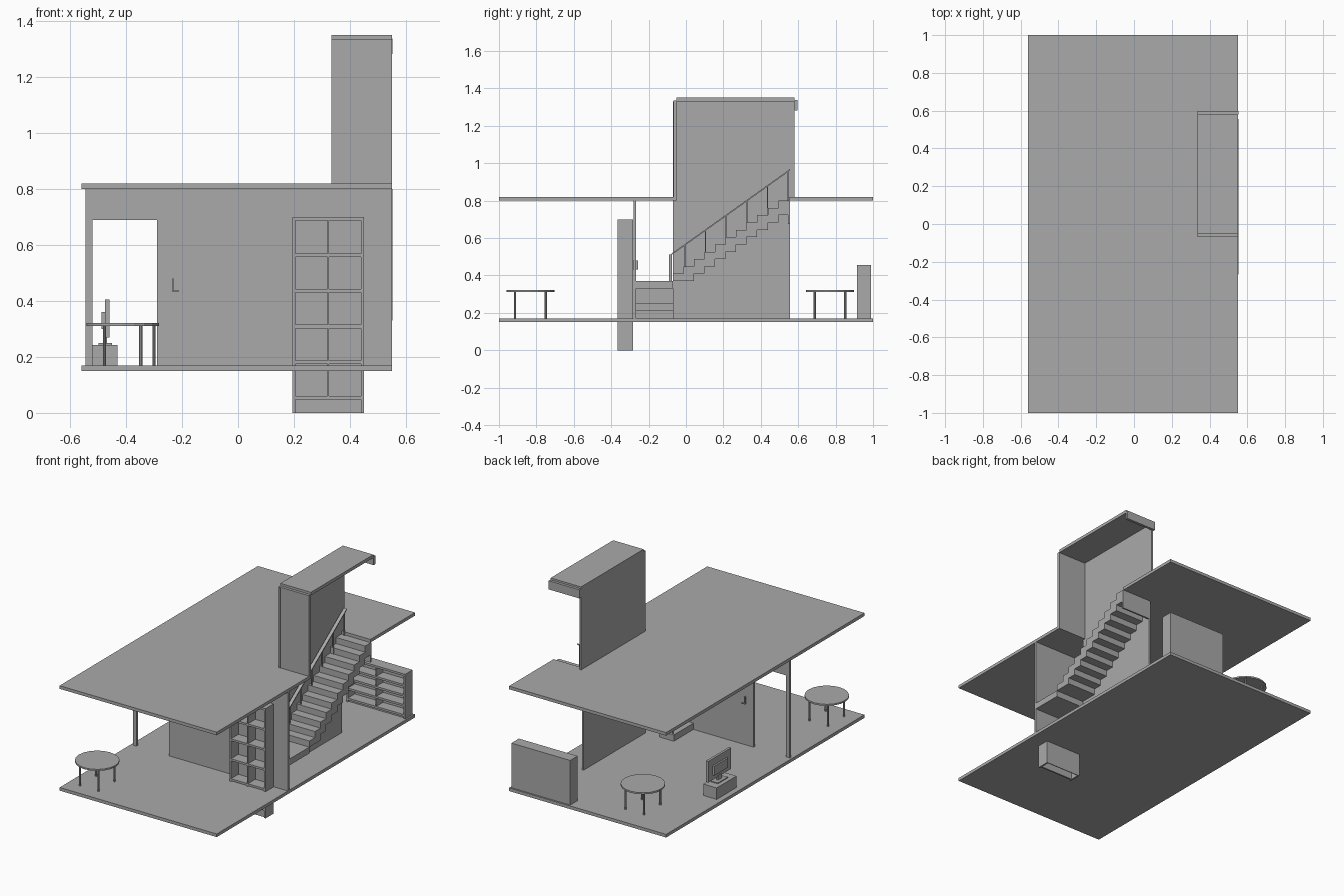
import bpy, bmesh
from mathutils import Matrix, Vector

cube = bpy.data.objects.get("Cube")
if cube:
    bpy.data.objects.remove(cube, do_unlink=True)

grey = bpy.data.materials.new("plain grey")
grey.use_nodes = True
colour = (0.4, 0.4, 0.4, 1)
grey.diffuse_color = colour
grey.node_tree.nodes["Principled BSDF"].inputs["Base Color"].default_value = colour

X0, X1 = -0.56, 0.55          # slab edges
F = 0.17                      # floor level
ROOF = 0.8
WX = 0.335                    # stair side wall


def finish(name, bm):
    bmesh.ops.recalc_face_normals(bm, faces=bm.faces)
    mesh = bpy.data.meshes.new(name)
    bm.to_mesh(mesh)
    bm.free()
    mesh.materials.append(grey)
    obj = bpy.data.objects.new(name, mesh)
    bpy.context.collection.objects.link(obj)


def add_box(bm, x, y, z):
    size = Vector((x[1] - x[0], y[1] - y[0], z[1] - z[0]))
    mid = Vector((sum(x), sum(y), sum(z))) / 2
    bmesh.ops.create_cube(bm, size=1, matrix=Matrix.Translation(mid) @ Matrix.Diagonal(size).to_4x4())


def boxes(name, *parts):
    bm = bmesh.new()
    for part in parts:
        add_box(bm, *part)
    finish(name, bm)


def prism(name, points, axis, lo, hi):
    """Extrude a flat outline along the given axis (0, 1 or 2)."""
    bm = bmesh.new()
    verts = []
    for p in points:
        co = list(p)
        co.insert(axis, lo)
        verts.append(bm.verts.new(co))
    face = bm.faces.new(verts)
    new = bmesh.ops.extrude_face_region(bm, geom=[face])["geom"]
    move = Vector((0, 0, 0))
    move[axis] = hi - lo
    bmesh.ops.translate(bm, vec=move, verts=[v for v in new if isinstance(v, bmesh.types.BMVert)])
    finish(name, bm)


# Slabs, the upper one notched for the stairwell
boxes("floor_slab", ((X0, X1), (-1, 1), (0.15, F)))
prism("roof_slab", [(X0, -1), (X1, -1), (X1, -0.06), (WX, -0.06),
                    (WX, 0.55), (X1, 0.55), (X1, 1), (X0, 1)], 2, ROOF, 0.82)

# Cross wall with wide opening, post and lintel
prism("cross_wall", [(-0.545, F), (-0.52, F), (-0.52, 0.69), (-0.29, 0.69),
                     (-0.29, F), (X1, F), (X1, ROOF), (-0.545, ROOF)], 1, -0.282, -0.268)
for side, y, out in (("front", -0.282, -0.012), ("back", -0.268, 0.012)):
    boxes(side + "_door_handle",
          ((-0.236, -0.23), sorted((y, y + out)), (0.433, 0.48)),
          ((-0.236, -0.21), sorted((y + out, y + out * 0.6)), (0.433, 0.438)))

# Stairwell tower
prism("stair_side_wall", [(-0.07, F), (0.555, F), (0.555, 0.82), (0.58, 0.82),
                          (0.58, 1.33), (-0.07, 1.33)], 0, WX, WX + 0.012)
boxes("tower_front_wall", ((WX, X1), (-0.068, -0.05), (ROOF, 1.335)))
boxes("tower_roof", ((WX, X1), (-0.05, 0.58), (1.33, 1.35)))
boxes("tower_roof_lip", ((WX, X1 + 0.002), (0.58, 0.597), (1.283, 1.338)))

# Lower flight, landing and upper flight of block steps
rise, run = 0.04, 0.05
boxes("lower_steps", *[((0.135 + i * run, min(0.135 + (i + 2) * run, WX)),
                        (-0.268, -0.07), (F + i * rise, F + (i + 1) * rise)) for i in range(4)])
boxes("landing", ((WX, X1 + 0.003), (-0.268, -0.07), (0.33, 0.37)))
count = 11
rise, run = (ROOF - 0.37) / count, 0.62 / count
boxes("upper_steps", *[((WX + 0.012, X1 + 0.003),
                        (-0.07 + i * run, min(-0.07 + (i + 2) * run, 0.55)),
                        (0.37 + i * rise, 0.37 + (i + 1) * rise)) for i in range(count)])
boxes("stair_end_panel", ((WX + 0.012, X1 + 0.003), (0.545, 0.556), (0.675, ROOF)))

# Handrails with thin balusters
prism("upper_handrail", [(-0.08, 0.507), (0.555, 0.96), (0.555, 0.968), (-0.08, 0.515)],
      0, 0.358, 0.38)
slope = 0.453 / 0.635
posts = []
for i in range(6):
    y = -0.005 + i * 0.11
    step = 0.37 + min(int((y + 0.07) / run) + 1, count) * rise
    posts.append(((0.366, 0.372), (y - 0.003, y + 0.003), (step, 0.51 + (y + 0.08) * slope)))
boxes("upper_balusters", *posts)
boxes("newel_post", ((0.358, 0.38), (-0.09, -0.075), (0.37, 0.512)))
prism("lower_handrail", [(0.14, 0.332), (0.37, 0.502), (0.37, 0.51), (0.14, 0.34)],
      1, -0.092, -0.074)
boxes("lower_balusters", *[((x - 0.003, x + 0.003), (-0.086, -0.08),
                            (F + rise, 0.334 + (x - 0.14) * 0.74)) for x in (0.15, 0.25)])


# Open shelving with a back panel and one upright divider
def bookcase(name, x, y, z, levels, plinth):
    t = 0.01
    mid = sum(x) / 2
    parts = [((u - t / 2, u + t / 2), y, z) for u in (x[0] + t / 2, x[1] - t / 2)]
    parts.append(((mid - t / 4, mid + t / 4), (y[0] + 0.001, y[1]), (z[0] + plinth, z[1])))
    parts.append((x, (y[1] - 0.005, y[1]), z))
    parts += [((x[0] + t, x[1] - t), (y[0] + 0.001, y[1]), (top - 0.013, top)) for top in levels]
    parts.append((x, y, (z[1] - 0.013, z[1])))
    parts.append(((x[0] + t, x[1] - t), (y[0] + t, y[0] + 2 * t), (z[0], z[0] + plinth)))
    boxes(name, *parts)


bookcase("tall_bookcase", (0.195, 0.45), (-0.365, -0.284), (0, 0.7),
         [0.06 + i * 0.1275 for i in range(5)], 0.05)
bookcase("low_bookcase", (0.125, 0.54), (0.915, 0.99), (F, 0.455),
         [0.195 + i * 0.064 for i in range(4)], 0.02)


# Round tables on four legs
def table(name, x, y):
    bm = bmesh.new()
    bmesh.ops.create_cone(bm, cap_ends=True, segments=20, radius1=0.129, radius2=0.129,
                          depth=0.01, matrix=Matrix.Translation((x, y, 0.316)))
    for sx in (-1, 1):
        for sy in (-1, 1):
            bmesh.ops.create_cone(bm, cap_ends=True, segments=8, radius1=0.006, radius2=0.006,
                                  depth=0.143, matrix=Matrix.Translation(
                                      (x + sx * 0.065, y + sy * 0.082, F + 0.0715)))
    finish(name, bm)


table("front_table", -0.412, -0.832)
table("back_table", -0.235, 0.77)

# Television on a low cabinet
boxes("tv_cabinet", ((-0.525, -0.43), (0.24, 0.44), (F, 0.243)))
boxes("television",
      ((-0.498, -0.45), (0.29, 0.39), (0.243, 0.249)),
      ((-0.478, -0.468), (0.32, 0.36), (0.249, 0.28)),
      ((-0.476, -0.46), (0.225, 0.455), (0.27, 0.405)),
      ((-0.487, -0.476), (0.27, 0.41), (0.3, 0.36)))
